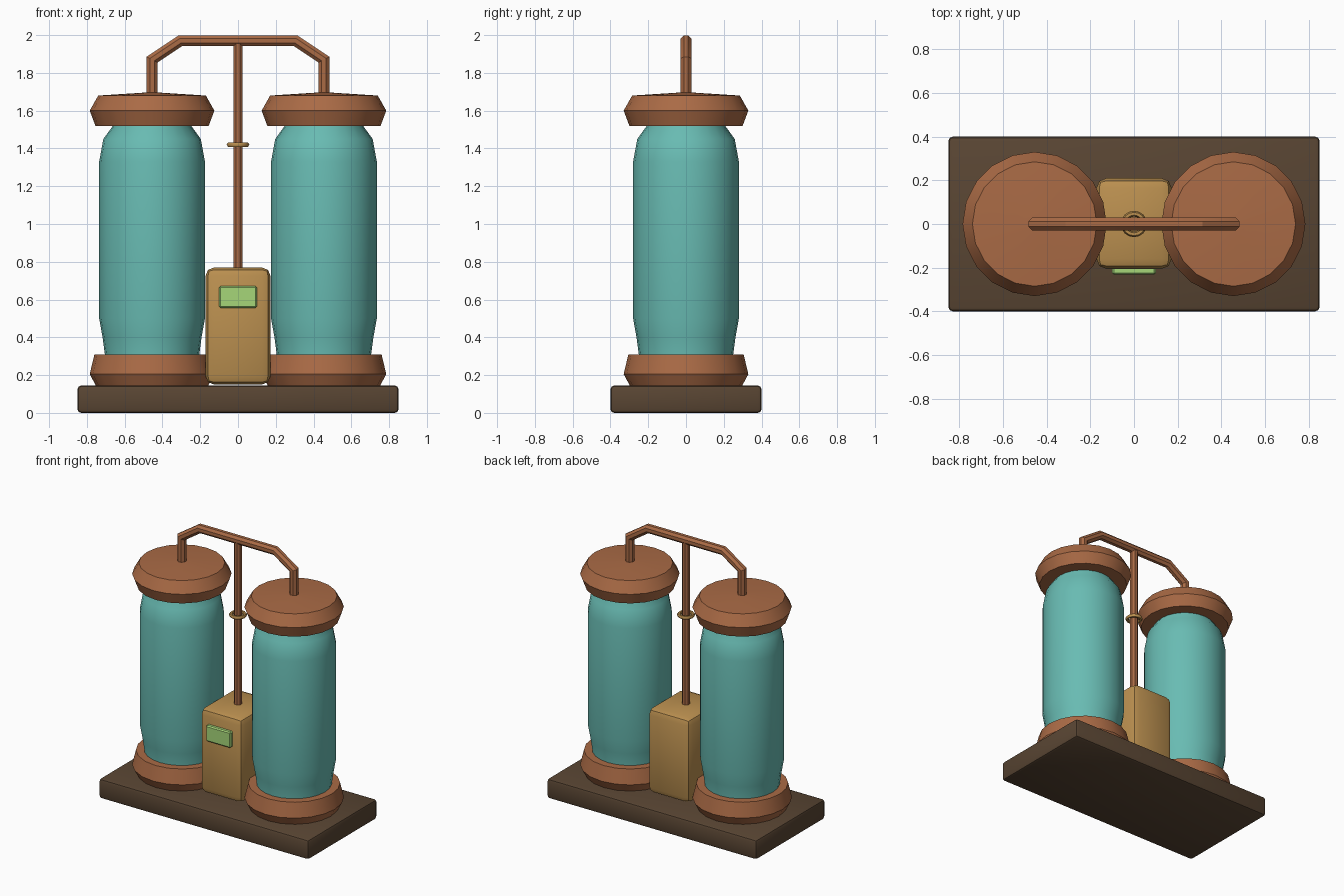
import bpy
import bmesh
import math
from mathutils import Vector

cube = bpy.data.objects.get("Cube")
if cube:
    bpy.data.objects.remove(cube, do_unlink=True)


def material(name, rgb):
    mat = bpy.data.materials.new(name)
    mat.use_nodes = True
    mat.diffuse_color = (*rgb, 1)
    mat.node_tree.nodes["Principled BSDF"].inputs["Base Color"].default_value = (*rgb, 1)
    return mat


TEAL = material("teal", (0.14, 0.50, 0.45))
COPPER = material("copper", (0.40, 0.145, 0.06))
BRASS = material("brass", (0.50, 0.28, 0.08))
BROWN = material("dark brown", (0.10, 0.06, 0.033))
GREEN = material("screen green", (0.38, 0.67, 0.19))


def finish(name, bm, mat, smooth=None):
    bmesh.ops.recalc_face_normals(bm, faces=bm.faces)
    mesh = bpy.data.meshes.new(name)
    bm.to_mesh(mesh)
    bm.free()
    mesh.materials.append(mat)
    obj = bpy.data.objects.new(name, mesh)
    bpy.context.collection.objects.link(obj)
    if smooth:
        bpy.ops.object.select_all(action="DESELECT")
        obj.select_set(True)
        bpy.context.view_layer.objects.active = obj
        bpy.ops.object.shade_smooth_by_angle(angle=math.radians(smooth))
    return obj


def box(name, low, high, mat, bevel, segments):
    bm = bmesh.new()
    bmesh.ops.create_cube(bm, size=1)
    low, high = Vector(low), Vector(high)
    bmesh.ops.scale(bm, vec=high - low, verts=bm.verts)
    bmesh.ops.translate(bm, vec=(low + high) / 2, verts=bm.verts)
    bmesh.ops.bevel(bm, geom=bm.edges[:], offset=bevel, segments=segments,
                    profile=0.5, affect="EDGES")
    return finish(name, bm, mat, 30)


def skin(bm, rings, closed=False):
    """Bridge rings of vertices; cap the ends unless the strip is closed."""
    count = len(rings[0])
    pairs = list(zip(rings, rings[1:]))
    if closed:
        pairs.append((rings[-1], rings[0]))
    for a, b in pairs:
        for i in range(count):
            j = (i + 1) % count
            bm.faces.new((a[i], a[j], b[j], b[i]))
    if not closed:
        bm.faces.new(rings[0])
        bm.faces.new(rings[-1])


def lathe(name, profile, x, sides, mat, smooth=None, closed=False):
    bm = bmesh.new()
    angles = [math.tau * i / sides for i in range(sides)]
    rings = [[bm.verts.new((x + r * math.cos(a), r * math.sin(a), z)) for a in angles]
             for r, z in profile]
    skin(bm, rings, closed)
    return finish(name, bm, mat, smooth)


def pipe(name, path, radius, mat, sides=8):
    """Sweep a mitred tube along a path in the xz plane."""
    bm = bmesh.new()
    points = [Vector((x, 0, z)) for x, z in path]
    steps = [(b - a).normalized() for a, b in zip(points, points[1:])]
    rings = []
    for i, p in enumerate(points):
        before, after = steps[max(i - 1, 0)], steps[min(i, len(steps) - 1)]
        tangent = (before + after).normalized()
        side = Vector((tangent.z, 0, -tangent.x)) / tangent.dot(after)
        ring = []
        for k in range(sides):
            a = math.tau * (k + 0.5) / sides
            ring.append(bm.verts.new(p + radius * (side * math.cos(a) + Vector((0, math.sin(a), 0)))))
        rings.append(ring)
    skin(bm, rings)
    return finish(name, bm, mat, 30)


# Base slab
box("base", (-0.85, -0.4, 0), (0.85, 0.4, 0.145), BROWN, 0.02, 2)

# Two tanks with a foot collar and a lid each
TANK_X = 0.455
tank_profile = [(0.25, 0.2), (0.25, 0.31), (0.262, 0.4), (0.28, 0.5), (0.28, 1.33),
                (0.258, 1.45), (0.2, 1.53), (0.2, 1.56)]
foot_profile = [(0.295, 0.14), (0.33, 0.205), (0.305, 0.31), (0.24, 0.31)]
lid_profile = [(0.3, 1.52), (0.33, 1.6), (0.285, 1.68), (0.05, 1.695)]
for side, x in (("left", TANK_X), ("right", -TANK_X)):
    lathe(side + "_tank", tank_profile, x, 24, TEAL, 40)
    lathe(side + "_foot_collar", foot_profile, x, 20, COPPER, 25)
    lathe(side + "_lid", lid_profile, x, 20, COPPER, 25)

# Overhead pipe joining the lids, and the centre riser with its ring
pipe("overhead_pipe", [(-TANK_X, 1.67), (-TANK_X, 1.87), (-0.305, 1.97),
                       (0.305, 1.97), (TANK_X, 1.87), (TANK_X, 1.67)], 0.031, COPPER)
pipe("centre_riser", [(0, 0.74), (0, 1.96)], 0.027, COPPER)
ring_profile = [(0.047 + 0.013 * math.cos(k * math.tau / 6),
                 1.42 + 0.013 * math.sin(k * math.tau / 6)) for k in range(6)]
lathe("riser_ring", ring_profile, 0, 16, BRASS, 60, closed=True)

# Control box with its screen
box("control_box", (-0.172, -0.205, 0.15), (0.172, 0.21, 0.77), BRASS, 0.045, 2)
box("screen", (-0.1, -0.232, 0.555), (0.1, -0.19, 0.672), GREEN, 0.008, 1)
